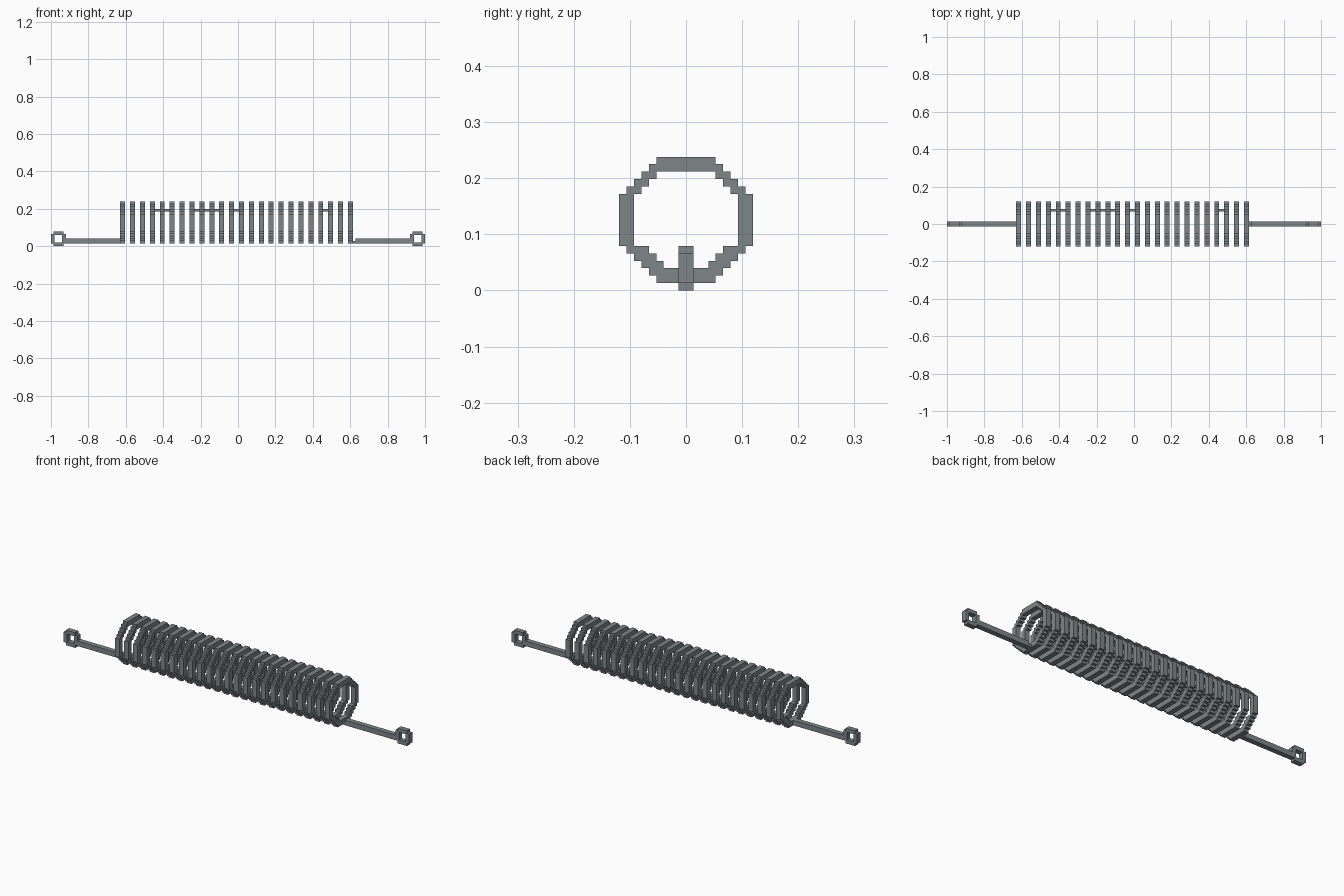
import bpy
import bmesh
from mathutils import Vector

cube = bpy.data.objects.get("Cube")
if cube:
    bpy.data.objects.remove(cube, do_unlink=True)

U = 0.01324          # edge length of one block
TURNS = 24
PITCH = 4 * U
START = -0.63        # left end of the coil
END = START + (TURNS - 1) * PITCH + 2 * U

steel = bpy.data.materials.new("grey steel")
steel.use_nodes = True
colour = (0.21, 0.24, 0.25, 1)
steel.diffuse_color = colour
steel.node_tree.nodes["Principled BSDF"].inputs["Base Color"].default_value = colour


def finish(name, bm):
    bmesh.ops.recalc_face_normals(bm, faces=bm.faces)
    mesh = bpy.data.meshes.new(name)
    bm.to_mesh(mesh)
    bm.free()
    mesh.materials.append(steel)
    obj = bpy.data.objects.new(name, mesh)
    bpy.context.collection.objects.link(obj)
    return obj


def plate(name, cells, place, depth):
    """Extrude a set of square cells; place(a, b, d) maps grid to space."""
    bm = bmesh.new()
    verts = {}

    def vert(a, b, d):
        key = (a, b, d)
        if key not in verts:
            verts[key] = bm.verts.new(place(a, b, d))
        return verts[key]

    for a, b in cells:
        corners = [(a, b), (a + 1, b), (a + 1, b + 1), (a, b + 1)]
        for d in (0, depth):
            bm.faces.new([vert(p, q, d) for p, q in corners])
        # side walls only where there is no neighbour
        for i, (da, db) in enumerate([(0, -1), (1, 0), (0, 1), (-1, 0)]):
            if (a + da, b + db) not in cells:
                p, q = corners[i], corners[(i + 1) % 4]
                bm.faces.new([vert(*p, 0), vert(*q, 0),
                              vert(*q, depth), vert(*p, depth)])
    return finish(name, bm)


def box(name, low, high):
    bm = bmesh.new()
    bmesh.ops.create_cube(bm, size=1)
    low, high = Vector(low), Vector(high)
    for v in bm.verts:
        v.co = (low + high) / 2 + v.co * (high - low)
    return finish(name, bm)


# Stepped round cross-section of one coil turn
cells = set()
for row in range(1, 18):
    up = row - 9
    half = min(9, 12 - abs(up))
    if abs(up) >= 7:
        inner = 0
    elif up > 0:
        inner = min(7, half - 2)
    else:
        inner = min(7, half - 3 if up < -3 else 7)
    for k in range(inner, half):
        cells |= {(k, row), (-k - 1, row)}

coil = plate("coil_turns", cells,
             lambda a, b, d: (START + d * U, a * U, b * U), 2)
array = coil.modifiers.new("repeat", "ARRAY")
array.count = TURNS
array.use_relative_offset = False
array.use_constant_offset = True
array.constant_offset_displace = (PITCH, 0, 0)

# Thin bars joining some turns on the upper back
for first, last in [(3, 5), (7, 10), (11, 12), (20, 21)]:
    box("joining_bar", (START + first * PITCH + U, 5 * U, 14 * U),
        (START + last * PITCH + U, 6 * U, 15 * U))

# Straight arm and eyelet at each end
for side, label, coil_end in [(-1, "right", START), (1, "left", END)]:
    tip = side * (1 - 5.5 * U)
    root = coil_end if side < 0 else coil_end + U
    box(label + "_arm", (min(tip, root), -U, U), (max(tip, root), U, 3 * U))

    # half-block grid gives the eyelet its wall of one and a half blocks
    eye = {(a, b) for a in range(12) for b in range(12)
           if not (3 <= a < 9 and 3 <= b < 9)
           and not (a in (0, 1, 10, 11) and b in (0, 1, 10, 11))}
    plate(label + "_eyelet", eye,
          lambda a, b, d: (side * (1 - a * U / 2), (d - 1) * U, b * U / 2), 2)

# Low step where the left arm meets the coil
box("left_arm_root", (END - U, -U, U), (END + U, U, 2 * U))
